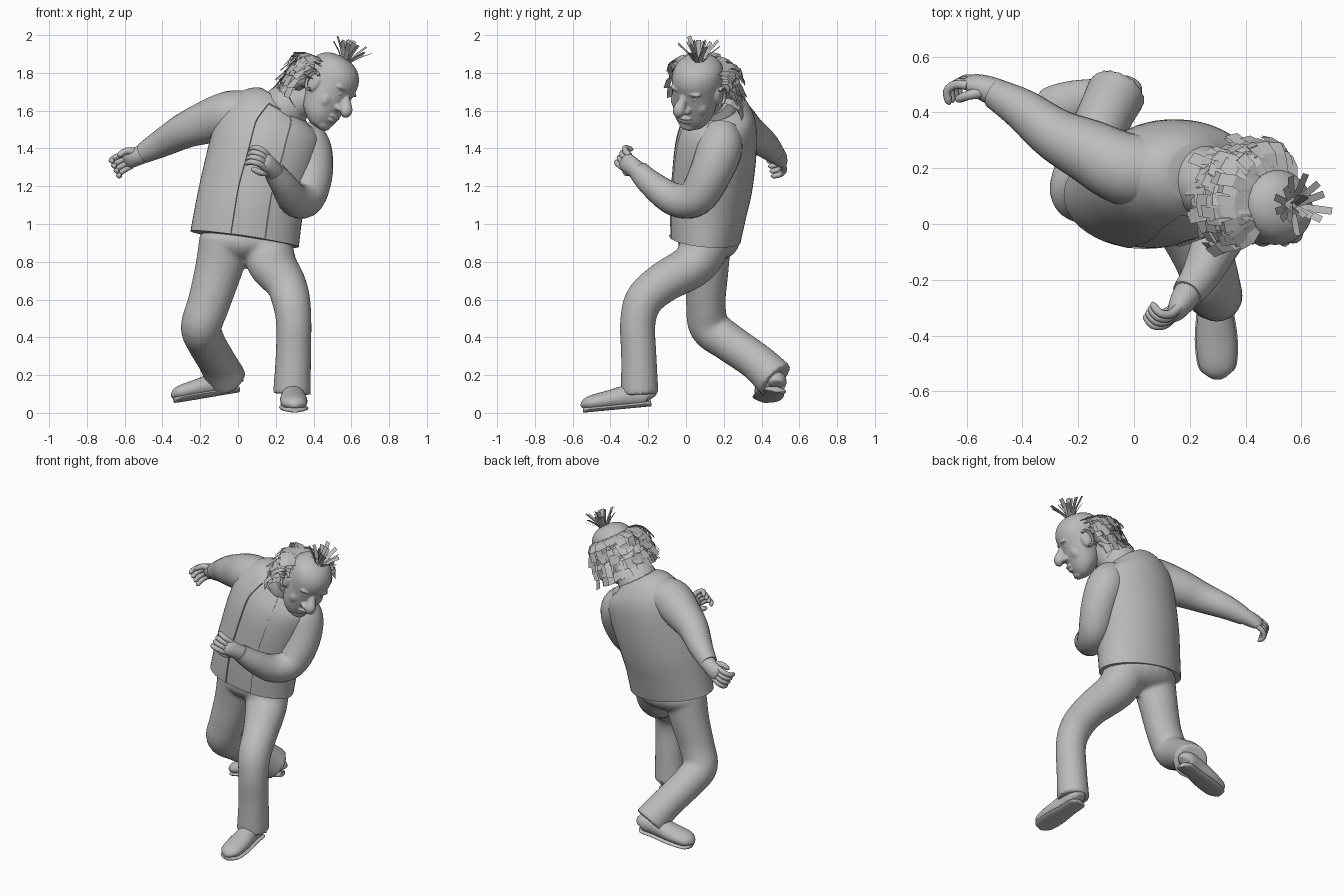
import bpy, bmesh, math, random
from mathutils import Vector as V, Matrix as M

random.seed(4)
cube = bpy.data.objects.get("Cube")
if cube:
    bpy.data.objects.remove(cube)

grey = bpy.data.materials.new("plain grey")
grey.use_nodes = True
tone = (0.5, 0.5, 0.5, 1)
grey.diffuse_color = tone
grey.node_tree.nodes["Principled BSDF"].inputs["Base Color"].default_value = tone
parts = []
X, Y, Z = V((1, 0, 0)), V((0, 1, 0)), V((0, 0, 1))


def finish(name, bm, matrix=None, closed=True):
    if closed:
        bmesh.ops.recalc_face_normals(bm, faces=bm.faces[:])
    if matrix:
        bm.transform(matrix)
    mesh = bpy.data.meshes.new(name)
    bm.to_mesh(mesh)
    bm.free()
    mesh.materials.append(grey)
    ob = bpy.data.objects.new(name, mesh)
    bpy.context.collection.objects.link(ob)
    parts.append(ob)
    return ob


def smooth_path(keys, steps):
    """Pass a smooth curve through positions and radii."""
    keys = [tuple(k) + (k[3],) * (5 - len(k)) for k in keys]
    out = []
    for i in range(len(keys) - 1):
        quad = [keys[max(i - 1, 0)], keys[i], keys[i + 1], keys[min(i + 2, len(keys) - 1)]]
        for s in range(steps):
            t = s / steps
            out.append([b + t * (c - a) / 2 + t * t * (a - 2.5 * b + 2 * c - d / 2)
                        + t ** 3 * (1.5 * (b - c) + (d - a) / 2) for a, b, c, d in zip(*quad)])
    return out + [list(keys[-1])]


def tube(name, keys, hint=X, n=24, steps=5, axis=None, matrix=None):
    """Skin oval rings along a path; hint points along the first radius."""
    path = smooth_path(keys, steps)
    bm = bmesh.new()
    rings = []
    for i, p in enumerate(path):
        a, b = path[max(i - 1, 0)], path[min(i + 1, len(path) - 1)]
        t = axis or (V(b[:3]) - V(a[:3])).normalized()
        u = (hint - t * hint.dot(t)).normalized()
        v = t.cross(u)
        ring = []
        for j in range(n):
            ang = math.tau * j / n
            ring.append(bm.verts.new(V(p[:3]) + u * p[3] * math.cos(ang) + v * p[4] * math.sin(ang)))
        rings.append(ring)
    for lo, hi in zip(rings, rings[1:]):
        for j in range(n):
            k = (j + 1) % n
            bm.faces.new((lo[j], lo[k], hi[k], hi[j]))
    bm.faces.new(rings[0][::-1])
    bm.faces.new(rings[-1])
    return finish(name, bm, matrix)


def blob(name, centre, radii, matrix=None):
    bm = bmesh.new()
    bmesh.ops.create_uvsphere(bm, u_segments=20, v_segments=12, radius=1)
    bm.transform(M.Translation(centre) @ M.Diagonal((*radii, 1)))
    return finish(name, bm, matrix)


def fuse(name, group, voxel, rounds):
    """Melt overlapping parts into one soft skin."""
    parts[:] = [p for p in parts if p not in group[1:]]
    bpy.ops.object.select_all(action='DESELECT')
    for ob in group:
        ob.select_set(True)
    bpy.context.view_layer.objects.active = group[0]
    bpy.ops.object.join()
    group[0].name = name
    skin = group[0].modifiers.new("skin", 'REMESH')
    skin.mode, skin.voxel_size, skin.use_smooth_shade = 'VOXEL', voxel, True
    soft = group[0].modifiers.new("soften", 'SMOOTH')
    soft.factor, soft.iterations = .5, rounds


# Jacket with a slightly sunken shirt panel down the front
sides = 48
jacket = tube("jacket", [
    (.035, .10, .92, .29, .19), (.06, .115, 1.08, .285, .21), (.09, .135, 1.22, .285, .22),
    (.14, .155, 1.4, .29, .22), (.175, .175, 1.52, .28, .2), (.205, .18, 1.6, .22, .165),
    (.235, .18, 1.65, .13, .11)], n=sides)
bm = bmesh.new()
bm.from_mesh(jacket.data)
panel = [f for f in bm.faces if len(f.verts) == 4 and f.index // sides < 26
         and .7 < (f.index % sides + .5) / sides < .815]
bmesh.ops.inset_region(bm, faces=panel, thickness=.002, depth=-.008, use_boundary=True)
bm.to_mesh(jacket.data)
bm.free()
tube("collar", [(.22, .165, 1.58, .13), (.27, .145, 1.63, .125), (.31, .13, 1.66, .105)], hint=Y)
tube("neck", [(.24, .16, 1.6, .1), (.34, .11, 1.65, .085), (.46, .07, 1.7, .09)], hint=Y)

# Trousers
fuse("trousers", [
    blob("trouser_seat", (.035, .12, .91), (.235, .165, .115)),
    tube("left_trouser_leg", [
        (.145, .11, .92, .14), (.18, .045, .79, .13, .12), (.25, -.12, .69, .108), (.28, -.22, .6, .102),
        (.295, -.255, .48, .094), (.293, -.25, .3, .094), (.285, -.245, .1, .1)]),
    tube("right_trouser_leg", [
        (-.065, .11, .92, .14, .13), (-.105, .11, .75, .125, .115), (-.155, .105, .58, .113, .105),
        (-.195, .125, .455, .108), (-.17, .225, .375, .102), (-.11, .375, .27, .1),
        (-.06, .475, .175, .108)])], .012, 4)

# Sleeves
tube("left_sleeve", [
    (.32, .19, 1.5, .09), (.37, .18, 1.41, .12), (.39, .13, 1.27, .112), (.36, .05, 1.14, .1),
    (.3, -.06, 1.13, .088), (.24, -.18, 1.21, .07), (.19, -.25, 1.28, .056)])
tube("right_sleeve", [
    (.06, .19, 1.57, .13), (-.04, .2, 1.575, .13), (-.16, .26, 1.54, .115), (-.28, .32, 1.495, .095),
    (-.4, .41, 1.43, .075), (-.5, .468, 1.375, .055)], hint=Z)


def hand(side, wrist, d, c):
    """d runs along the palm, c is the way the fingers curl."""
    w, d = V(wrist), V(d).normalized()
    s = d.cross(V(c)).normalized()
    c = s.cross(d)

    def at(along, across, curl, *r):
        return (*(w + d * along + s * across + c * curl), *r)

    tube(side + "_palm", [at(-.03, 0, 0, .051, .051), at(.03, 0, 0, .05, .046),
                          at(.08, 0, 0, .05, .032), at(.104, 0, .005, .035, .015)], hint=s, n=16)
    for i, word in enumerate(("little", "ring", "middle", "index")):
        o = (i - 1.5) * .025
        tube(side + "_" + word + "_finger", [
            at(.08, o, 0, .017), at(.125, o * 1.1, .012, .016), at(.148, o * 1.2, .045, .015),
            at(.135, o * 1.2, .08, .013), at(.125, o * 1.2, .09, .003)], hint=s, n=10, steps=3)
    tube(side + "_thumb", [at(.02, .025, .005, .022), at(.06, .055, .025, .018),
                           at(.095, .055, .055, .014), at(.1, .053, .062, .003)], hint=c, n=10, steps=3)


hand("left", (.185, -.26, 1.285), (-.4, -.64, .5), (-.8, .3, .1))
hand("right", (-.51, .477, 1.368), (-.9, .36, -.35), (-.1, -.9, -.3))


def shoe(side, heel, toe, up):
    """Rounded upper over a thin welted sole."""
    a, b, up = V(heel), V(toe), V(up).normalized()
    across = (b - a).cross(up).normalized()
    upper, sole = [], []
    for t, w, h in ((0, .03, .03), (.06, .056, .055), (.3, .06, .062), (.62, .072, .05),
                    (.88, .066, .04), (.97, .045, .028), (1, .015, .012)):
        p = a.lerp(b, t)
        upper.append((*(p + up * h * .8), w, h))
        sole.append((*p, w * 1.04 + .002, .015))
    tube(side + "_shoe", upper, hint=across)
    tube(side + "_sole", sole, hint=across)


shoe("left", (.285, -.185, .05), (.3, -.545, .016), (0, 0, 1))
shoe("right", (.005, .475, .125), (-.34, .415, .068), (-.1, .12, 1))

# Head: modelled upright, then turned, bowed and tilted
pose = (M.Translation((.485, .063, 1.745)) @ M.Rotation(math.radians(52), 4, 'Z')
        @ M.Rotation(math.radians(25), 4, 'X') @ M.Rotation(math.radians(18), 4, 'Y'))
face = [tube("skull", [
    (0, -.07, -.235, .02), (0, -.065, -.222, .065, .05), (0, -.045, -.175, .103, .09),
    (0, -.03, -.1, .121, .113), (0, -.01, -.02, .13, .134), (0, 0, .05, .132, .145),
    (0, .005, .105, .115, .125), (0, .005, .142, .07, .078), (0, .005, .157, .012)],
    n=32, axis=Z, matrix=pose)]
face.append(tube("nose", [(0, -.12, .0, .018), (0, -.15, -.04, .024), (0, -.178, -.078, .034),
                          (0, -.177, -.104, .026), (0, -.172, -.114, .005)], n=16, matrix=pose))
face.append(blob("upper_lip", (0, -.138, -.14), (.045, .02, .011), pose))
face.append(blob("lower_lip", (0, -.132, -.164), (.038, .02, .012), pose))
face.append(blob("chin", (0, -.1, -.206), (.05, .033, .03), pose))
for side, k in (("left", 1), ("right", -1)):
    blob(side + "_eye", (k * .046, -.118, -.02), (.021, .018, .016), pose)
    face.append(blob("brow", (k * .05, -.12, .012), (.045, .022, .013), pose))
    face.append(blob("nostril", (k * .03, -.152, -.088), (.021, .026, .018), pose))
    face.append(blob("cheek", (k * .058, -.085, -.085), (.055, .035, .055), pose))
    face.append(blob("ear", (k * .133, .0, -.035), (.018, .034, .054), pose))
    rim = [(k * .146, .005 + .033 * math.sin(q * .6), -.035 + .05 * math.cos(q * .6), .009)
           for q in range(-1, 7)]
    tube(side + "_ear_rim", rim, n=8, steps=2, matrix=pose)
fuse("head", face, .006, 3)

# Bushy ring of hair round the back of the head
arc = []
for i in range(9):
    q, end = math.radians(20 + 17.5 * i), i in (0, 8)
    arc.append((.14 * math.cos(q), .155 * math.sin(q), -.02, .05 if end else .1, .03 if end else .06))
tube("hair_mass", arc, hint=Z, n=16, matrix=pose)


def card(bm, points, across, width):
    """A flat lock of hair bent along its points."""
    rows = [[bm.verts.new(p + across * width * e) for e in (-.5, .5)] for p in points]
    for a, b in zip(rows, rows[1:]):
        bm.faces.new((a[0], a[1], b[1], b[0]))


bm = bmesh.new()
for root, lift in ((.085, -.01), (.06, -.005), (.025, 0), (-.03, 0), (-.08, -.01)):
    for i in range(26):
        q = math.radians(14 + 156 * (i + random.uniform(.1, .9)) / 26)
        out, tang = V((math.cos(q), math.sin(q) * 1.12, 0)), V((-math.sin(q), math.cos(q), 0))
        size, flick = random.uniform(.88, 1.08), random.uniform(-.015, .02)
        locks = [out * .112 + Z * root, out * .175 * size + Z * (root + lift),
                 out * .213 * size + Z * (root - .04), out * (.218 * size + flick) + Z * (root - .095 * size)]
        twist = (tang + Z * random.uniform(-.35, .35)).normalized()
        card(bm, [p + tang * random.uniform(-.012, .012) for p in locks], twist, .046)
finish("hair_locks", bm, pose, closed=False)

# Little tuft on the crown
bm = bmesh.new()
for i in range(18):
    q = i * 2.4
    lean = V((math.cos(q), math.sin(q), 0)) * random.uniform(.2, 1.1)
    base = V((.01, -.01, .14)) + lean * .02
    d = (Z + V((-.15, .25, 0)) + lean).normalized() * random.uniform(.1, .135)
    card(bm, [base, base + d * .55, base + d + lean * .012], V((-math.sin(q), math.cos(q), 0)), .026)
finish("crown_tuft", bm, pose, closed=False)

# Smooth shading with crisp seams
bpy.ops.object.select_all(action='DESELECT')
for ob in parts:
    ob.select_set(not ob.name.startswith(("hair_locks", "crown")))
bpy.context.view_layer.objects.active = parts[0]
bpy.ops.object.shade_smooth_by_angle(angle=math.radians(45))
